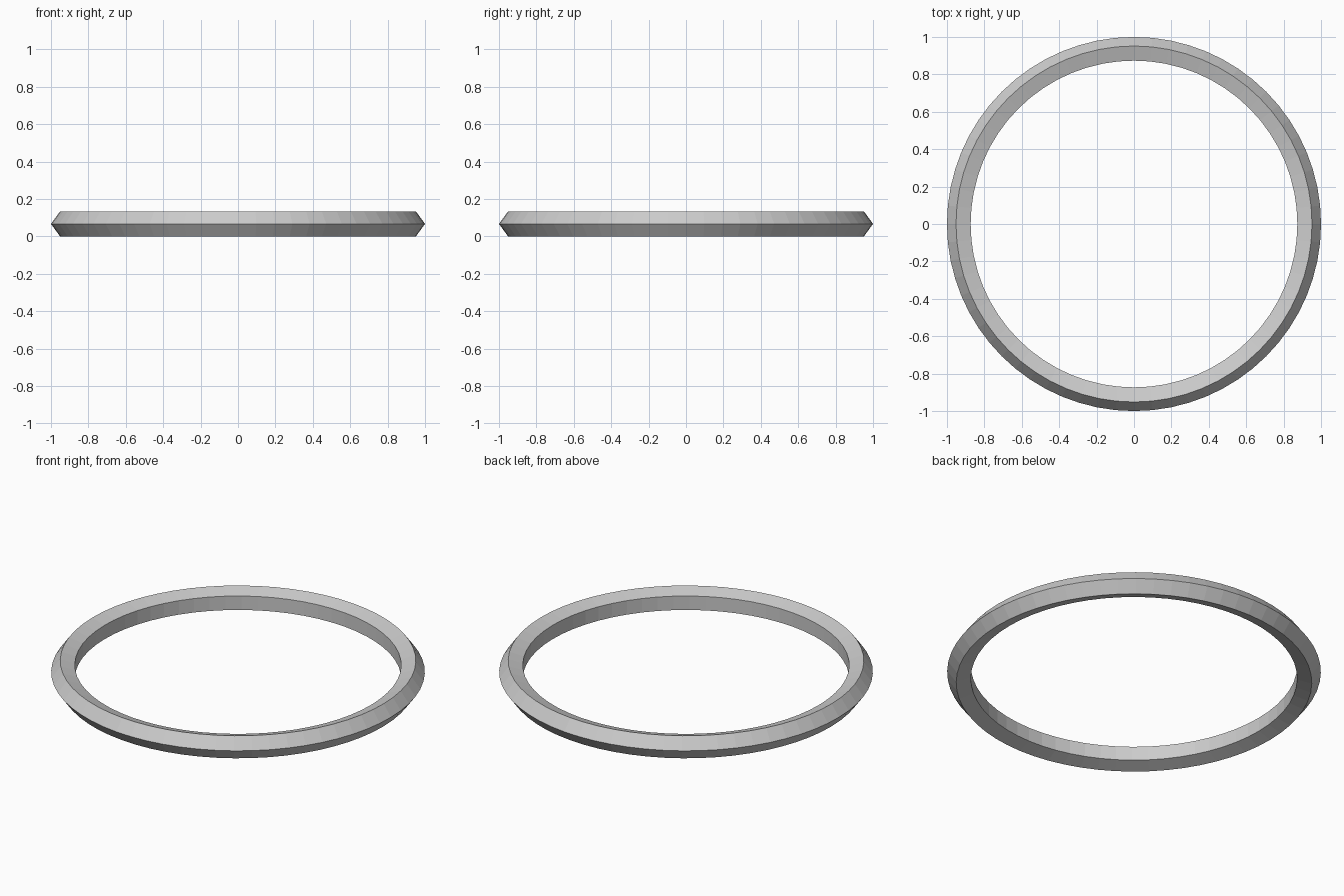
import bpy
import math

if "Cube" in bpy.data.objects:
    bpy.data.objects.remove(bpy.data.objects["Cube"])

# Ring: a torus with a regular pentagon section, its point facing outward
MINOR = 0.07
HALF_HEIGHT = MINOR * math.sin(math.radians(72))

bpy.ops.mesh.primitive_torus_add(
    major_radius=1.0 - MINOR,
    minor_radius=MINOR,
    major_segments=64,
    minor_segments=5,
    location=(0, 0, HALF_HEIGHT),
)
ring = bpy.context.object
ring.name = "ring"
bpy.ops.object.shade_flat()
